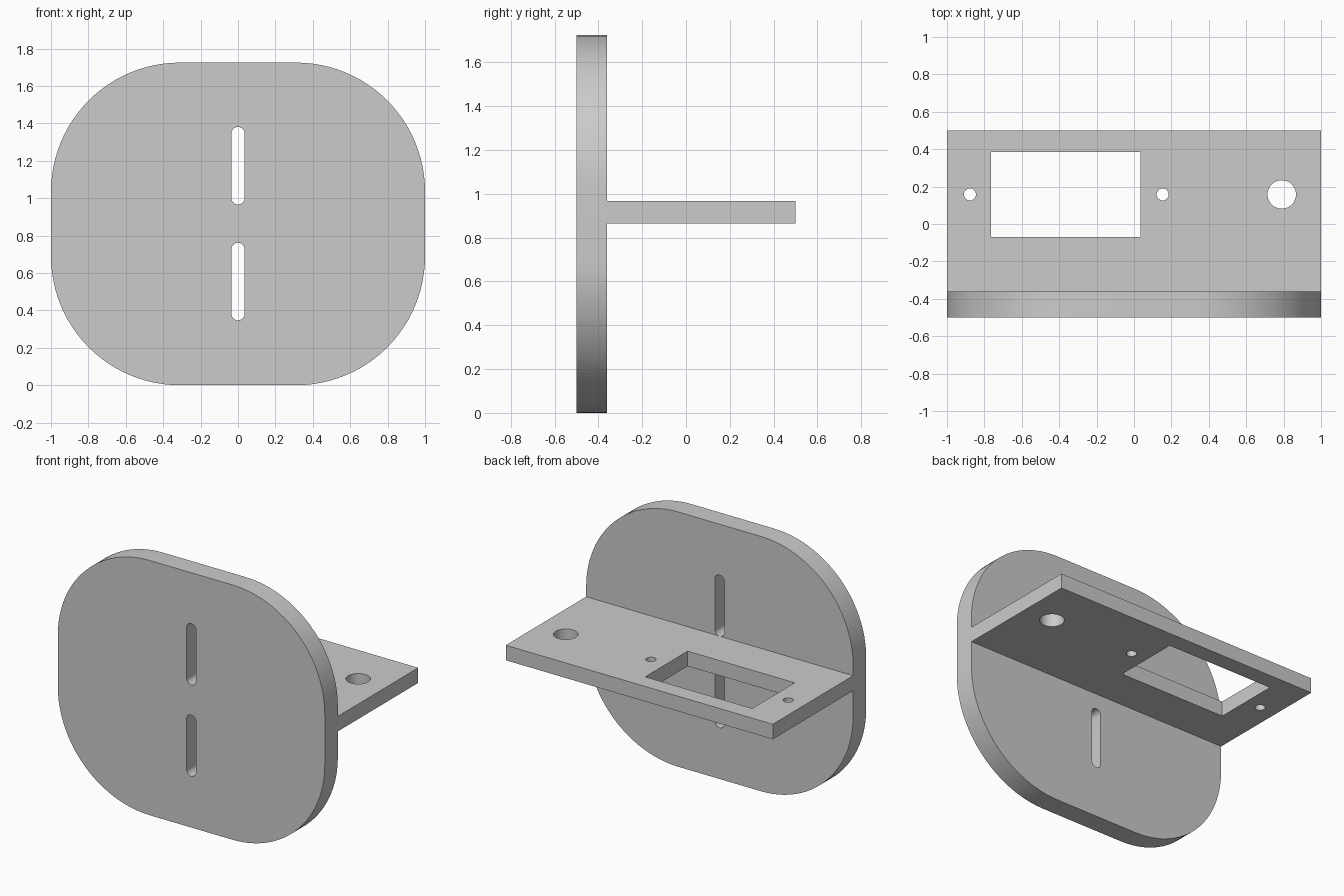
import bpy
import bmesh
from math import cos, sin, pi, radians
from mathutils import Vector

cube = bpy.data.objects.get("Cube")
if cube:
    bpy.data.objects.remove(cube, do_unlink=True)

grey = bpy.data.materials.new("plain grey")
grey.use_nodes = True
grey.diffuse_color = (0.6, 0.6, 0.6, 1)
grey.node_tree.nodes["Principled BSDF"].inputs["Base Color"].default_value = (0.6, 0.6, 0.6, 1)


def rounded_loop(u0, u1, v0, v1, radius=0.0, steps=24):
    """Rectangle outline with rounded corners; radius 0 keeps them sharp."""
    if radius == 0:
        return [(u0, v0), (u1, v0), (u1, v1), (u0, v1)]
    corners = [(u1 - radius, v1 - radius), (u0 + radius, v1 - radius),
               (u0 + radius, v0 + radius), (u1 - radius, v0 + radius)]
    points = []
    for quarter, (cu, cv) in enumerate(corners):
        for i in range(steps + 1):
            a = (quarter + i / steps) * pi / 2
            p = (cu + radius * cos(a), cv + radius * sin(a))
            # Skip coincident points where two arcs meet
            if all(abs(p[0] - q[0]) + abs(p[1] - q[1]) > 1e-5 for q in points):
                points.append(p)
    return points


def circle_loop(u, v, radius):
    return rounded_loop(u - radius, u + radius, v - radius, v + radius, radius, 10)


def slab(name, loops, place, thickness):
    """Fill the first loop, leave the others as holes, then extrude."""
    bm = bmesh.new()
    edges = []
    for loop in loops:
        verts = [bm.verts.new(place(u, v)) for u, v in loop]
        edges += [bm.edges.new((a, b)) for a, b in zip(verts, verts[1:] + verts[:1])]
    bmesh.ops.triangle_fill(bm, use_beauty=True, use_dissolve=False, edges=edges)
    result = bmesh.ops.extrude_face_region(bm, geom=bm.faces[:], use_keep_orig=True)
    moved = [g for g in result["geom"] if isinstance(g, bmesh.types.BMVert)]
    bmesh.ops.translate(bm, vec=Vector(thickness), verts=moved)
    bmesh.ops.recalc_face_normals(bm, faces=bm.faces[:])
    mesh = bpy.data.meshes.new(name)
    bm.to_mesh(mesh)
    bm.free()
    mesh.materials.append(grey)
    obj = bpy.data.objects.new(name, mesh)
    bpy.context.collection.objects.link(obj)
    bpy.ops.object.select_all(action="DESELECT")
    obj.select_set(True)
    bpy.context.view_layer.objects.active = obj
    bpy.ops.object.shade_smooth_by_angle(angle=radians(30))
    return obj


# Upright plate with two vertical slots
slots = [rounded_loop(-0.035, 0.035, z, z + 0.415, 0.035, 8) for z in (0.347, 0.966)]
slab("upright_plate", [rounded_loop(-1, 1, 0, 1.725, 0.69)] + slots,
     lambda u, v: (u, -0.5, v), (0, 0.14, 0))

# Shelf with a rectangular opening, two screw holes and a cable hole
hole_y = 0.158
slab("shelf", [rounded_loop(-1, 1, -0.36, 0.5),
               rounded_loop(-0.765, 0.036, -0.07, 0.385),
               circle_loop(-0.877, hole_y, 0.032),
               circle_loop(0.153, hole_y, 0.032),
               circle_loop(0.79, hole_y, 0.076)],
     lambda u, v: (u, v, 0.865), (0, 0, 0.102))
